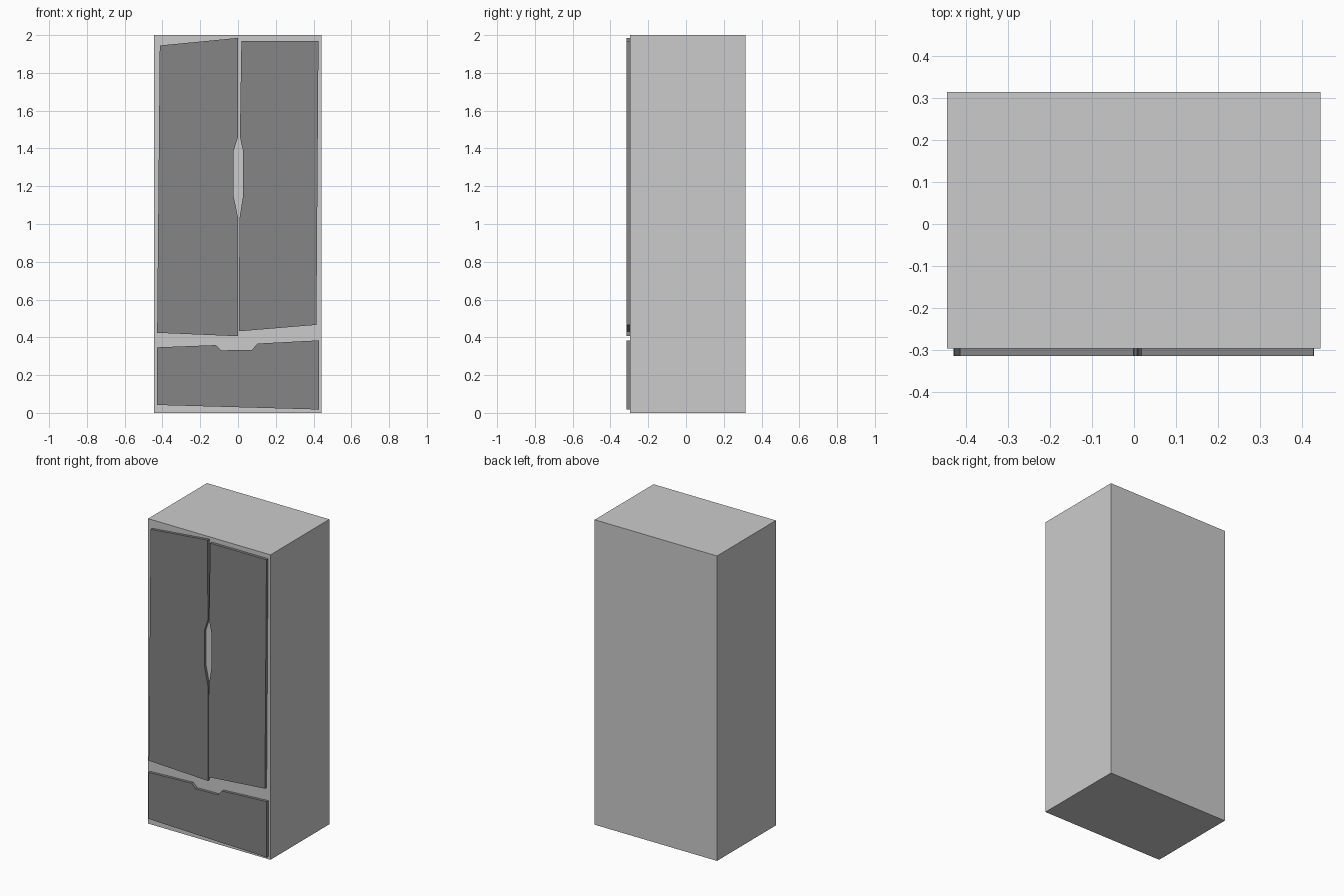
import bpy
import bmesh

if "Cube" in bpy.data.objects:
    bpy.data.objects.remove(bpy.data.objects["Cube"])

X0, X1 = -0.445, 0.443          # cabinet width
BACK, FACE, FRONT = 0.314, -0.296, -0.314


def material(name, grey):
    mat = bpy.data.materials.new(name)
    mat.diffuse_color = (grey, grey, grey, 1)
    mat.use_nodes = True
    mat.node_tree.nodes["Principled BSDF"].inputs["Base Color"].default_value = mat.diffuse_color
    return mat


def panel(name, outline, y_front, y_back, mat):
    """Extrude a front-view (x, z) outline from y_front to y_back."""
    bm = bmesh.new()
    face = bm.faces.new([bm.verts.new((x, y_front, z)) for x, z in outline])
    ext = bmesh.ops.extrude_face_region(bm, geom=[face], use_keep_orig=True)
    verts = [g for g in ext["geom"] if isinstance(g, bmesh.types.BMVert)]
    bmesh.ops.translate(bm, verts=verts, vec=(0, y_back - y_front, 0))
    bmesh.ops.recalc_face_normals(bm, faces=bm.faces)
    mesh = bpy.data.meshes.new(name)
    bm.to_mesh(mesh)
    bm.free()
    mesh.materials.append(mat)
    obj = bpy.data.objects.new(name, mesh)
    bpy.context.collection.objects.link(obj)
    return obj


body_grey = material("body_grey", 0.56)
door_grey = material("door_grey", 0.234)

# Cabinet body
panel("cabinet_body", [(X0, 0), (X1, 0), (X1, 2), (X0, 2)], FACE, BACK, body_grey)

# Left door, slightly crooked, with a grip recess on its inner edge
panel("left_door", [
    (-0.428, 0.424), (0.001, 0.406), (0.001, 1.03), (-0.024, 1.15),
    (-0.024, 1.385), (0.001, 1.463), (-0.001, 1.985), (-0.414, 1.945),
], FRONT, FACE, door_grey)

# Right door
panel("right_door", [
    (0.004, 0.432), (0.415, 0.466), (0.426, 1.97), (0.018, 1.97),
    (0.010, 1.463), (0.027, 1.385), (0.027, 1.15), (0.008, 1.03),
], FRONT, FACE, door_grey)

# Bottom drawer with a notch in its top edge
panel("drawer_front", [
    (-0.429, 0.042), (0.428, 0.018), (0.428, 0.384), (0.103, 0.367),
    (0.074, 0.334), (-0.088, 0.331), (-0.117, 0.359), (-0.429, 0.347),
], FRONT, FACE, door_grey)
